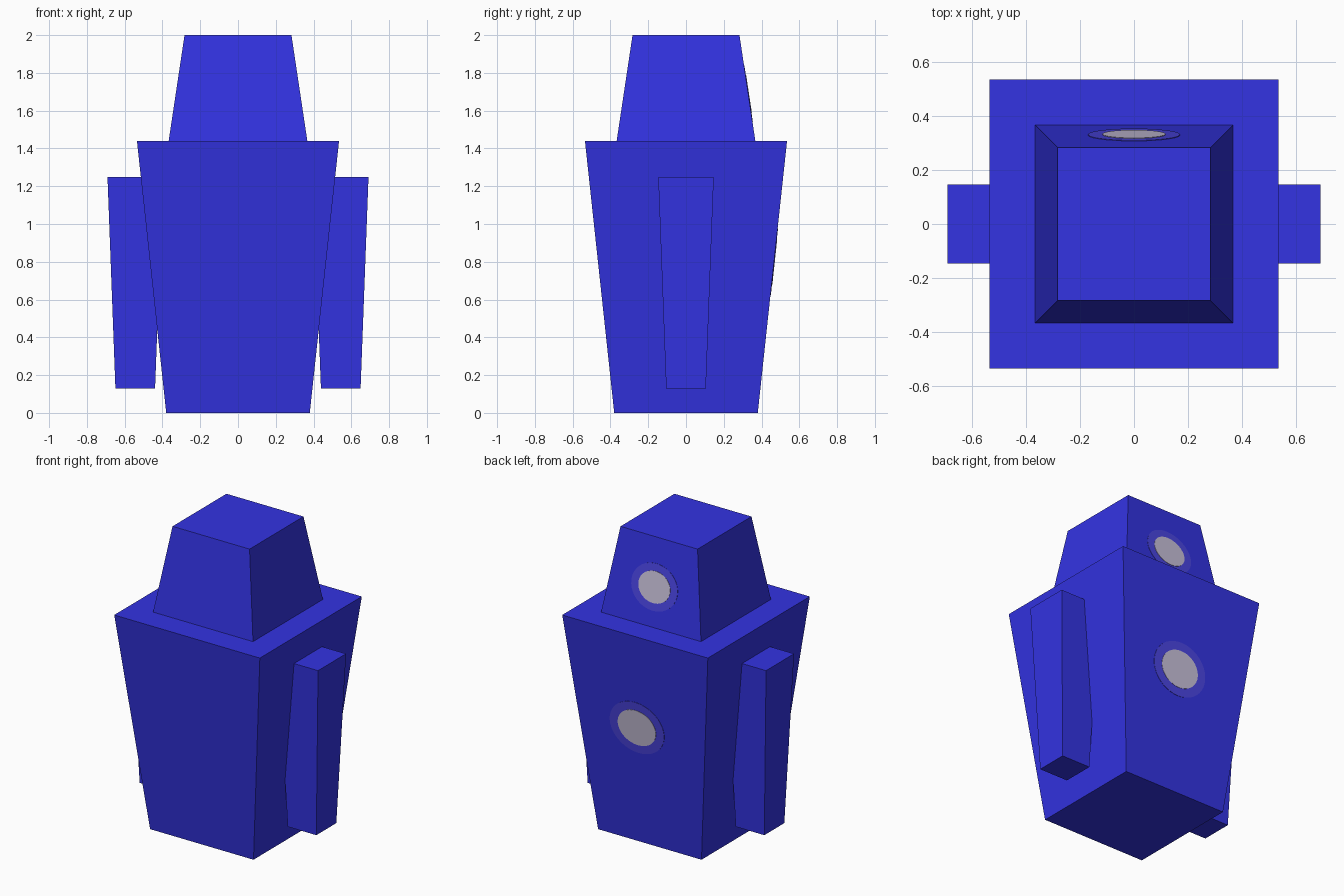
import bpy, bmesh
from mathutils import Matrix, Vector

if "Cube" in bpy.data.objects:
    bpy.data.objects.remove(bpy.data.objects["Cube"])


def material(name, rgb):
    m = bpy.data.materials.new(name)
    m.diffuse_color = (*rgb, 1)
    m.use_nodes = True
    m.node_tree.nodes["Principled BSDF"].inputs["Base Color"].default_value = m.diffuse_color
    return m


BLUE = material("blue", (0.033, 0.033, 0.76))
HALO = material("pale blue", (0.07, 0.06, 0.76))
GREY = material("light grey", (0.58, 0.53, 0.70))


def finish(name, bm, mat):
    bmesh.ops.recalc_face_normals(bm, faces=bm.faces)
    me = bpy.data.meshes.new(name)
    bm.to_mesh(me)
    bm.free()
    me.materials.append(mat)
    ob = bpy.data.objects.new(name, me)
    bpy.context.collection.objects.link(ob)
    return ob


def tapered_block(name, x, z0, z1, half0, half1):
    """Square block running from half-width half0 at z0 to half1 at z1."""
    bm = bmesh.new()
    bmesh.ops.create_cube(bm, size=2)
    for v in bm.verts:
        top = v.co.z > 0
        h = half1 if top else half0
        v.co = (x + v.co.x * h, v.co.y * h, z1 if top else z0)
    return finish(name, bm, BLUE)


def spot(name, x, z, rx, rz, y0, slope, thick, mat):
    """Thin oval plate lying on a sloped back face y = y0 + slope * z."""
    up = Vector((0, slope, 1))
    out = Vector((0, 1, -slope)).normalized()
    centre = Vector((x, y0 + slope * z, z))
    frame = Matrix((Vector((-1, 0, 0)), up, out)).transposed().to_4x4()
    frame.translation = centre
    bm = bmesh.new()
    bmesh.ops.create_cone(bm, cap_ends=True, segments=40, radius1=1, radius2=1,
                          depth=2 * thick)
    bmesh.ops.transform(bm, matrix=frame @ Matrix.Diagonal((rx, rz, 1, 1)),
                        verts=bm.verts)
    return finish(name, bm, mat)


# Body, head and arms
tapered_block("body", 0, 0, 1.44, 0.38, 0.535)
tapered_block("head", 0, 1.44, 2.0, 0.367, 0.283)
for side, s in (("left", -1), ("right", 1)):
    tapered_block(side + "_arm", s * 0.544, 0.13, 1.25, 0.105, 0.147)

# Grey spots with pale rims on the back
body_slope = (0.535 - 0.38) / 1.44
head_slope = (0.283 - 0.367) / 0.56
head_y0 = 0.367 - head_slope * 1.44
spot("body_spot_rim", 0.033, 0.80, 0.20, 0.175, 0.38, body_slope, 0.002, HALO)
spot("body_spot", 0.033, 0.80, 0.14, 0.12, 0.38, body_slope, 0.004, GREY)
spot("head_spot_rim", 0, 1.69, 0.17, 0.148, head_y0, head_slope, 0.002, HALO)
spot("head_spot", 0, 1.69, 0.117, 0.10, head_y0, head_slope, 0.004, GREY)
